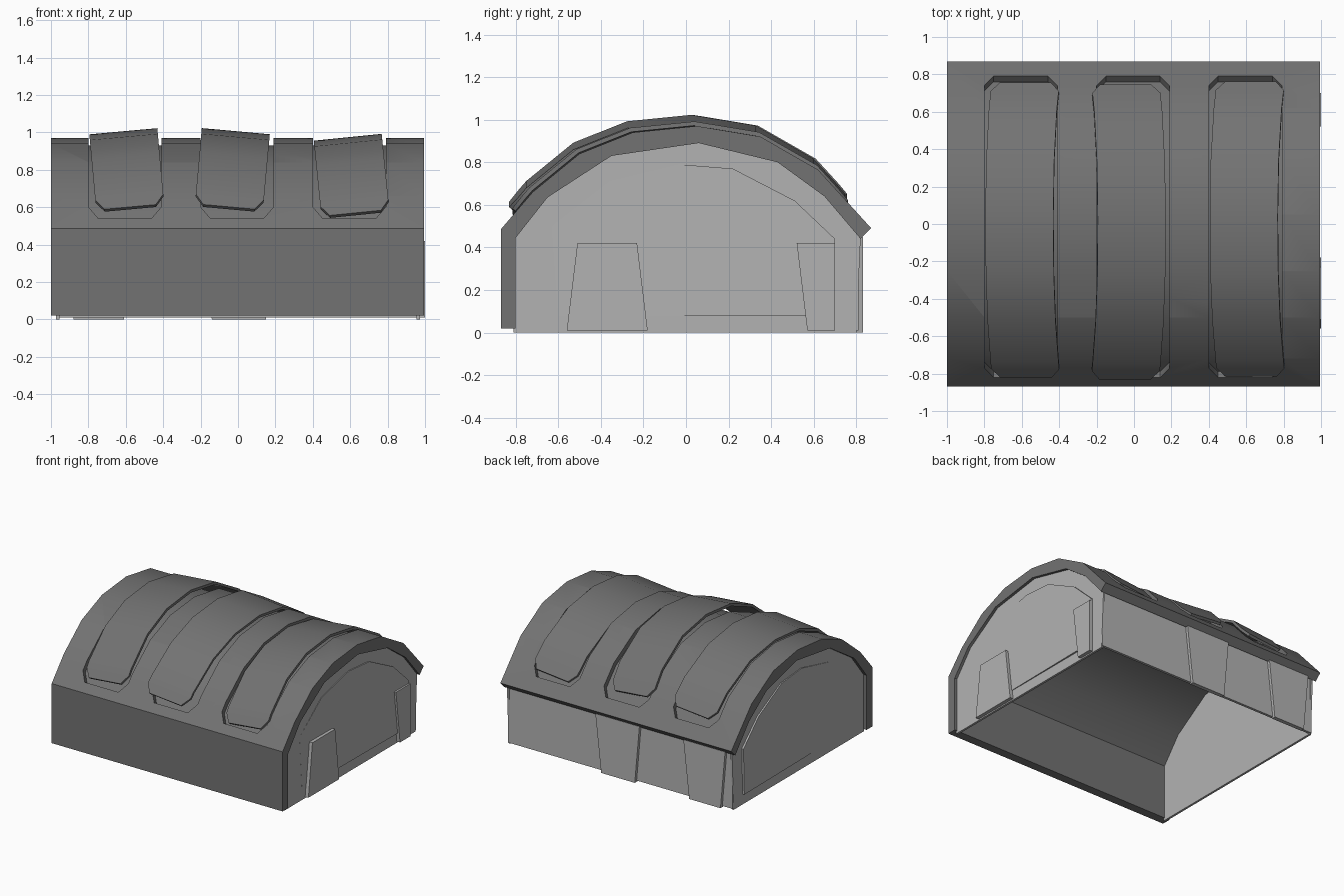
import bpy, bmesh, math
from mathutils import Vector, Matrix

cube = bpy.data.objects.get("Cube")
if cube:
    bpy.data.objects.remove(cube, do_unlink=True)


def material(name, value):
    m = bpy.data.materials.new(name)
    m.use_nodes = True
    color = (value, value, value, 1)
    m.diffuse_color = color
    bsdf = next(n for n in m.node_tree.nodes if n.type == 'BSDF_PRINCIPLED')
    bsdf.inputs["Base Color"].default_value = color
    return m


dark = material("dark grey roofing", 0.17)
light = material("light grey wall", 0.45)


def finish(name, bm, mat):
    bmesh.ops.recalc_face_normals(bm, faces=bm.faces)
    me = bpy.data.meshes.new(name)
    bm.to_mesh(me)
    bm.free()
    me.materials.append(mat)
    ob = bpy.data.objects.new(name, me)
    bpy.context.collection.objects.link(ob)
    return ob


def smooth(ob):
    bpy.ops.object.select_all(action='DESELECT')
    ob.select_set(True)
    bpy.context.view_layer.objects.active = ob
    bpy.ops.object.shade_smooth_by_angle(angle=math.radians(35))


def prism(name, pts, axis, a, b, mat, lean=0):
    """Extrude a flat outline along x or y; lean skews the far face."""
    bm = bmesh.new()
    rings = []
    for d in (a, b):
        ring = []
        for u, z in pts:
            e = d + (lean * (u - pts[0][0]) if d == b else 0)
            ring.append(bm.verts.new((e, u, z) if axis == 'x' else (u, e, z)))
        bm.faces.new(ring)
        rings.append(ring)
    n = len(pts)
    for i in range(n):
        j = (i + 1) % n
        bm.faces.new((rings[0][i], rings[0][j], rings[1][j], rings[1][i]))
    return finish(name, bm, mat)


# Vault profiles in (y, z)
outer = [(-.87, .485), (-.72, .66), (-.5, .84), (-.25, .94), (.05, .97),
         (.35, .92), (.62, .765), (.87, .49)]
inner = [(-.8, .445), (-.65, .635), (-.35, .83), (.06, .89), (.43, .8),
         (.65, .64), (.82, .44)]


def height(y):
    for (y0, z0), (y1, z1) in zip(outer, outer[1:]):
        if y0 <= y <= y1:
            return z0 + (z1 - z0) * (y - y0) / (y1 - y0)


def arc_slab(name, x0, x1, ya, yb, lo, hi, chamfer, mat):
    """Strip following the vault, with clipped corners."""
    ys = [ya, ya + chamfer] + [y for y, z in outer if ya + chamfer < y < yb - chamfer]
    ys += [yb - chamfer, yb]
    bm = bmesh.new()
    rows = []
    for i, y in enumerate(ys):
        c = chamfer if i in (0, len(ys) - 1) else 0
        slope = (height(y + .03) - height(y - .03)) / .06
        n = Vector((0, -slope, 1)).normalized()
        p = Vector((0, y, height(y)))
        rows.append([bm.verts.new(Vector((x, 0, 0)) + p + n * d)
                     for x, d in ((x0 + c, lo), (x1 - c, lo), (x1 - c, hi), (x0 + c, hi))])
    for r, s in zip(rows, rows[1:]):
        for k in range(4):
            m = (k + 1) % 4
            bm.faces.new((r[k], r[m], s[m], s[k]))
    bm.faces.new(rows[0])
    bm.faces.new(rows[-1])
    return finish(name, bm, mat)


# Vaulted roof running down into the front wall
roof = prism("roof", [(-.87, .02)] + outer + inner[::-1] + [(-.8, .02)],
             'x', -1, .994, dark)

# Shallow pockets in the roof and loose, tilted covers over them
covers = [("right", -.8, -.09, -.015, .028), ("middle", -.2, .09, -.025, .028),
          ("left", .4, -.1, -.01, -.004)]
for side, x, tilt, dy, dz in covers:
    cutter = arc_slab("pocket_cutter", x, x + .39, -.82, .79, -.04, .12, .05, dark)
    cutter.hide_render = True
    bpy.context.view_layer.objects.active = roof
    mod = roof.modifiers.new("pocket", 'BOOLEAN')
    mod.operation = 'DIFFERENCE'
    mod.solver = 'EXACT'
    mod.object = cutter
    bpy.ops.object.modifier_apply(modifier=mod.name)
    bpy.data.objects.remove(cutter, do_unlink=True)

    cover = arc_slab(side + "_roof_cover", x + .005, x + .37, -.8, .765,
                     -.012, .008, .045, dark)
    pivot = Vector((x + .19, 0, .97))
    cover.data.transform(Matrix.Translation(pivot + Vector((0, dy, dz)))
                         @ Matrix.Rotation(tilt, 4, 'Y')
                         @ Matrix.Translation(-pivot))
    smooth(cover)
smooth(roof)

# End walls with a slightly leaning arched panel
gable = [(-.81, 0), (-.81, .445)] + inner[1:] + [(.8, 0)]
arch = [(-.63, .5), (-.36, .71), (-.03, .79), (.22, .77), (.51, .62),
        (.7, .44), (.69, .08), (-.6, .08)]
for side, s in (("left", 1), ("right", -1)):
    prism(side + "_end_wall", gable, 'x', s * .955, s * .972, light)
    prism(side + "_arch_panel", arch, 'x', s * .965, s * .9722, light, lean=s * .011)

# Tapered plates on the left end wall
prism("front_end_plate", [(-.56, .01), (-.51, .42), (-.23, .42), (-.18, .01)],
      'x', .965, 1, light)
prism("back_end_plate", [(.57, .01), (.52, .42), (.7, .42), (.7, .01)],
      'x', .965, 1, light)

# Back wall and its tapered plates
prism("back_wall", [(-.97, .01), (-.97, .45), (.97, .45), (.97, .01)],
      'y', .79, .81, light)
for name, a, b in (("middle_back_plate", -.18, .2), ("right_back_plate", -.92, -.56)):
    prism(name, [(a + .04, 0), (a, .45), (b, .45), (b - .05, 0)],
          'y', .8, .832, light)
